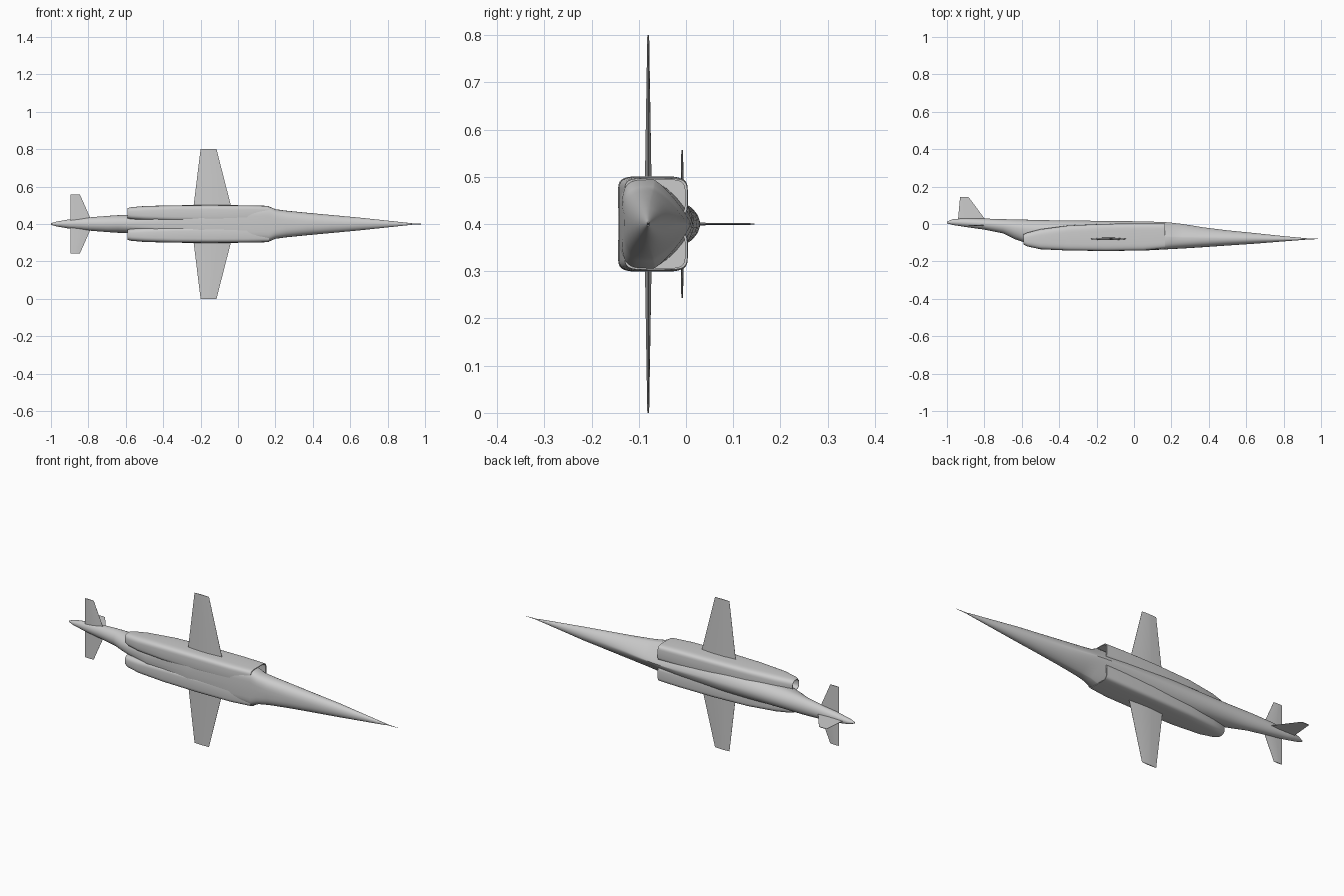
import bpy, bmesh, math
from mathutils import Vector

if "Cube" in bpy.data.objects:
    bpy.data.objects.remove(bpy.data.objects["Cube"])

MID = 0.4  # height of the symmetry plane

grey = bpy.data.materials.new("light grey")
grey.diffuse_color = (0.6, 0.6, 0.6, 1)
grey.use_nodes = True
grey.node_tree.nodes["Principled BSDF"].inputs["Base Color"].default_value = grey.diffuse_color


def finish(name, bm, angle=30):
    bmesh.ops.recalc_face_normals(bm, faces=bm.faces)
    mesh = bpy.data.meshes.new(name)
    bm.to_mesh(mesh)
    bm.free()
    mesh.materials.append(grey)
    obj = bpy.data.objects.new(name, mesh)
    bpy.context.collection.objects.link(obj)
    bpy.ops.object.select_all(action='DESELECT')
    obj.select_set(True)
    bpy.context.view_layer.objects.active = obj
    bpy.ops.object.shade_smooth_by_angle(angle=math.radians(angle))
    return obj


def power(v, n):
    return math.copysign(abs(v) ** (2 / n), v)


def section(x, top, bottom, wide, zc, half, n_top, n_bot, count=40):
    """Closed ring: widest at y = wide, with separate upper and lower roundness."""
    pts = []
    for i in range(count):
        t = 2 * math.pi * i / count
        s, c = math.sin(t), math.cos(t)
        n = n_top if s >= 0 else n_bot
        reach = top - wide if s >= 0 else wide - bottom
        pts.append(Vector((x, wide + reach * power(s, n), MID + zc + half * power(c, n))))
    return pts


def loft(name, rings, open_depth=None):
    bm = bmesh.new()
    loops = [[bm.verts.new(p) for p in r] for r in rings]
    n = len(loops[0])
    for a, b in zip(loops, loops[1:]):
        for i in range(n):
            j = (i + 1) % n
            bm.faces.new((a[i], a[j], b[j], b[i]))
    # Ends are either closed or sunk into a duct behind a thin lip
    for loop, inward in ((loops[0], 1), (loops[-1], -1)):
        if open_depth:
            centre = sum((v.co for v in loop), Vector()) / n
            lip = [bm.verts.new(centre + (v.co - centre) * 0.92) for v in loop]
            deep = [bm.verts.new(v.co + Vector((inward * open_depth, 0, 0))) for v in lip]
            for a, b in ((loop, lip), (lip, deep)):
                for i in range(n):
                    j = (i + 1) % n
                    bm.faces.new((a[i], a[j], b[j], b[i]))
            loop = deep
        bm.faces.new(loop)
    return finish(name, bm)


# Fuselage: x, top, bottom, widest y, half width, upper and lower roundness
body = [
    (-1.00, 0.012, 0.004, 0.008, 0.004, 2, 2),
    (-0.97, 0.026, -0.005, 0.010, 0.013, 2, 2),
    (-0.90, 0.030, -0.016, 0.007, 0.025, 2, 2),
    (-0.80, 0.029, -0.030, 0.000, 0.035, 2, 2),
    (-0.70, 0.026, -0.050, -0.010, 0.043, 2, 2),
    (-0.64, 0.024, -0.080, -0.020, 0.047, 2, 2),
    (-0.58, 0.023, -0.100, -0.030, 0.050, 2, 2.3),
    (-0.45, 0.020, -0.132, -0.040, 0.055, 2, 3),
    (-0.20, 0.017, -0.143, -0.055, 0.070, 1.8, 5),
    (0.05, 0.014, -0.142, -0.065, 0.088, 1.4, 5),
    (0.165, 0.010, -0.136, -0.068, 0.094, 1.2, 4.5),
    (0.20, 0.007, -0.134, -0.070, 0.079, 1.2, 3.8),
    (0.26, 0.000, -0.131, -0.072, 0.071, 1.3, 3),
    (0.37, -0.018, -0.124, -0.075, 0.060, 1.5, 2.5),
    (0.50, -0.034, -0.115, -0.078, 0.048, 1.7, 2.2),
    (0.65, -0.049, -0.105, -0.079, 0.034, 2, 2),
    (0.80, -0.065, -0.093, -0.080, 0.018, 2, 2),
    (0.93, -0.077, -0.083, -0.080, 0.004, 2, 2),
]
loft("fuselage", [section(x, t, b, w, 0, h, nt, nb) for x, t, b, w, h, nt, nb in body])

# Engine nacelles: x, top, bottom, inner and outer distance, roundness
pod = [
    (-0.59, -0.055, -0.110, 0.030, 0.085, 2.6),
    (-0.57, -0.046, -0.120, 0.026, 0.090, 3),
    (-0.50, -0.028, -0.135, 0.020, 0.096, 3.5),
    (-0.35, -0.008, -0.142, 0.015, 0.100, 4.5),
    (-0.15, 0.001, -0.144, 0.012, 0.101, 5),
    (0.05, 0.004, -0.142, 0.012, 0.100, 5),
    (0.165, 0.003, -0.130, 0.014, 0.097, 5),
]
for label, side in (("upper", 1), ("lower", -1)):
    rings = [section(x, t, b, (t + b) / 2, side * (i + o) / 2, (o - i) / 2, n, n)
             for x, t, b, i, o, n in pod]
    loft(label + "_nacelle", rings, open_depth=0.09)


def blade(name, root, tip, span_axis, base, thick_root, thick_tip):
    """Tapered fin with a diamond-like section; root and tip are (rear, front, span)."""
    bm = bmesh.new()
    rings = []
    for (rear, front, span), thick in ((root, thick_root), (tip, thick_tip)):
        chord = front - rear
        ring = []
        for f, t in ((0, 0.1), (0.35, 1), (0.65, 1), (1, 0.1),
                     (1, -0.1), (0.65, -1), (0.35, -1), (0, -0.1)):
            x, off = rear + f * chord, t * thick / 2
            co = (x, base + off, MID + span) if span_axis == 'z' else (x, span, MID + off)
            ring.append(bm.verts.new(co))
        rings.append(ring)
    for i in range(8):
        j = (i + 1) % 8
        bm.faces.new((rings[0][i], rings[0][j], rings[1][j], rings[1][i]))
    for r in rings:
        bm.faces.new(r)
    finish(name, bm, 20)


# Wings and tailplanes on both sides, and one tail fin
for label, s in (("upper", 1), ("lower", -1)):
    blade(label + "_wing", (-0.242, -0.028, s * 0.06), (-0.2, -0.115, s * 0.4), 'z', -0.08, 0.015, 0.004)
    blade(label + "_tailplane", (-0.895, -0.78, s * 0.01), (-0.895, -0.845, s * 0.157), 'z', -0.008, 0.006, 0.004)
blade("tail_fin", (-0.942, -0.785, 0.01), (-0.93, -0.885, 0.145), 'y', 0, 0.006, 0.003)

# Nose probe
loft("nose_probe", [section(x, -0.08 + r, -0.08 - r, -0.08, 0, r, 2, 2, 10)
                    for x, r in ((0.90, 0.003), (0.95, 0.002), (1.0, 0.0008))])
